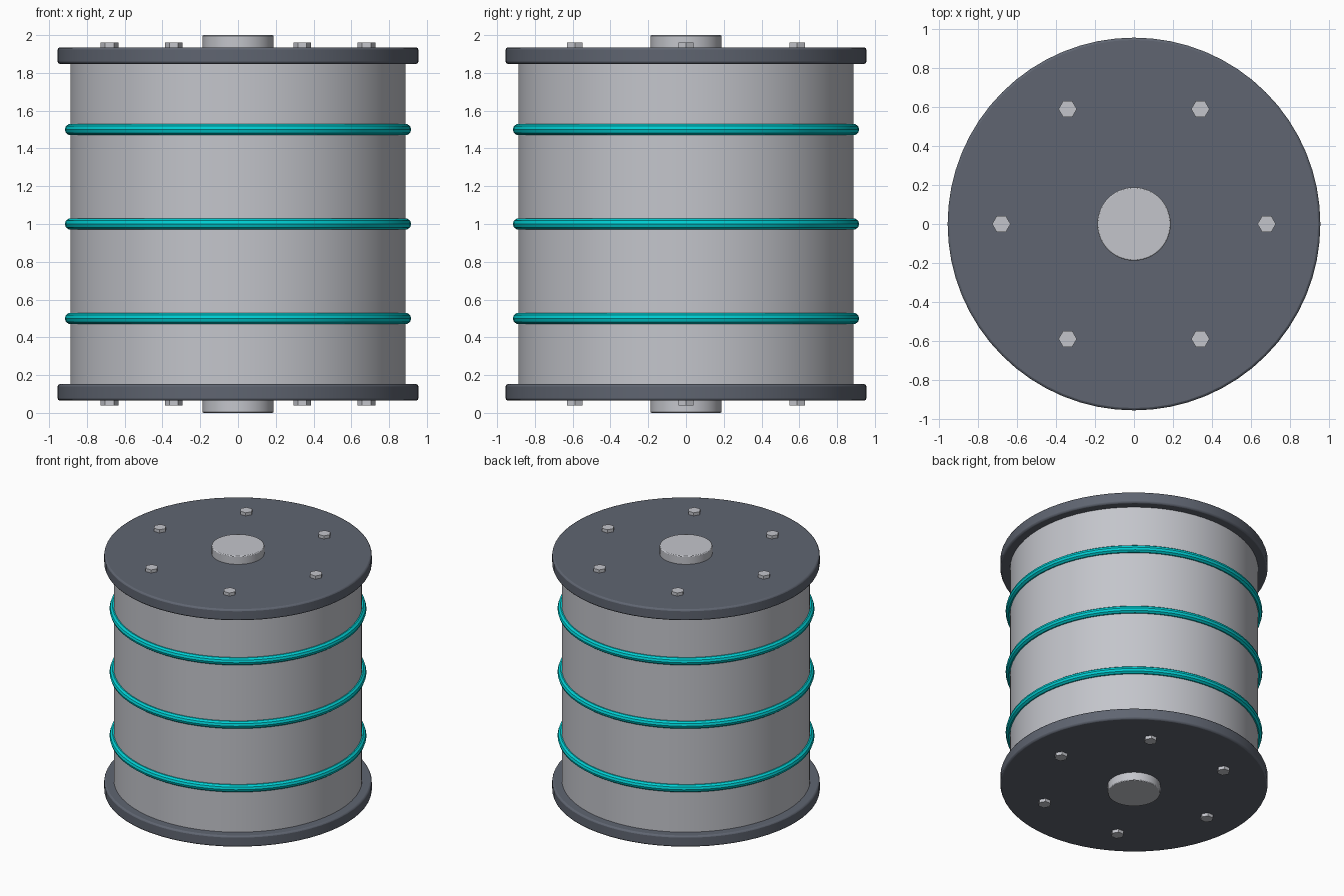
import bpy, math

cube = bpy.data.objects.get("Cube")
if cube:
    bpy.data.objects.remove(cube, do_unlink=True)


def material(name, rgb, metallic=0.0):
    m = bpy.data.materials.new(name)
    m.use_nodes = True
    color = (*rgb, 1.0)
    m.diffuse_color = color
    m.node_tree.nodes["Principled BSDF"].inputs["Base Color"].default_value = color
    return m


STEEL = material("light steel", (0.55, 0.56, 0.60))
DARK = material("dark slate", (0.115, 0.13, 0.165))
TEAL = material("teal", (0.0, 0.62, 0.65))


def finish(name, mat, bevel=0.0):
    obj = bpy.context.object
    obj.name = name
    obj.data.materials.append(mat)
    if bevel:
        mod = obj.modifiers.new("soft edge", 'BEVEL')
        mod.width = bevel
        mod.segments = 2
        mod.limit_method = 'ANGLE'
    bpy.ops.object.shade_smooth_by_angle(angle=math.radians(35))
    return obj


def cylinder(name, mat, radius, z0, z1, x=0.0, y=0.0, sides=64, bevel=0.0):
    bpy.ops.mesh.primitive_cylinder_add(
        vertices=sides, radius=radius, depth=z1 - z0, location=(x, y, (z0 + z1) / 2))
    return finish(name, mat, bevel)


# Drum and the axle running through it
cylinder("drum_body", STEEL, 0.887, 0.10, 1.90)
cylinder("axle", STEEL, 0.188, 0.0, 2.0, sides=48, bevel=0.006)

# Raised bands around the drum
for name, z in (("lower", 0.5), ("middle", 1.0), ("upper", 1.5)):
    bpy.ops.mesh.primitive_torus_add(
        major_radius=0.887, minor_radius=0.03, major_segments=64,
        minor_segments=10, location=(0, 0, z))
    finish(name + "_band", TEAL)

# End plates, each with a ring of six hex bolts
for name, z0, z1, b0, b1 in (("bottom", 0.065, 0.152, 0.04, 0.08),
                             ("top", 1.848, 1.935, 1.92, 1.96)):
    cylinder(name + "_plate", DARK, 0.955, z0, z1, bevel=0.012)
    for i in range(6):
        a = i * math.tau / 6
        bolt = cylinder(f"{name}_bolt_{i + 1}", STEEL, 0.047, b0, b1,
                        0.68 * math.cos(a), 0.68 * math.sin(a), sides=6)
        bolt.rotation_euler.z = math.pi / 2
